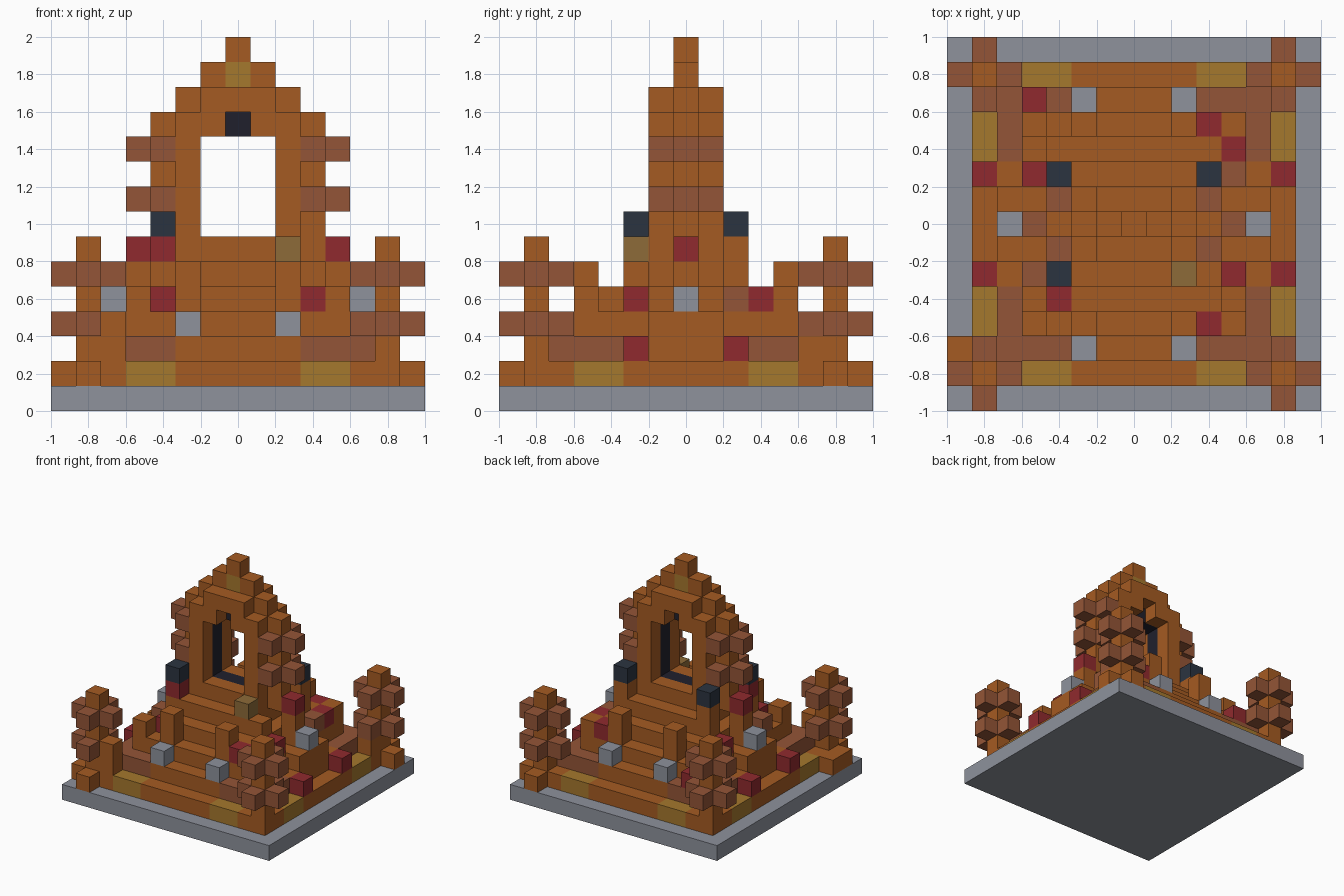
import bpy
import bmesh
from mathutils import Vector

old = bpy.data.objects.get("Cube")
if old:
    bpy.data.objects.remove(old, do_unlink=True)

S = 2 / 15  # block size


def srgb(code):
    out = []
    for k in (0, 2, 4):
        v = int(code[k:k + 2], 16) / 255
        out.append(v / 12.92 if v <= 0.04045 else ((v + 0.055) / 1.055) ** 2.4)
    return (*out, 1)


def material(name, code):
    m = bpy.data.materials.new(name)
    m.use_nodes = True
    m.diffuse_color = srgb(code)
    node = m.node_tree.nodes["Principled BSDF"]
    node.inputs["Base Color"].default_value = srgb(code)
    node.inputs["Roughness"].default_value = 0.9
    return m


MATS = {
    "orange": material("orange clay", "A55B22"),
    "brown": material("brown brick", "945537"),
    "gold": material("gold block", "A5782D"),
    "olive": material("olive block", "8D6B38"),
    "red": material("red block", "902A2E"),
    "grey": material("grey stone", "8E929C"),
    "navy": material("dark lantern", "2B3440"),
    "black": material("black portal", "20202C"),
}
NAMES = list(MATS)
cells = {}


def span(r):
    return range(-r, r + 1)


def put(part, colour, xs, ys, zs):
    """Fill a box of blocks; single numbers count as one row."""
    xs, ys, zs = ([a] if isinstance(a, int) else a for a in (xs, ys, zs))
    for x in xs:
        for y in ys:
            for z in zs:
                cells[x, y, z] = (part, colour)


BOTH = (-1, 1)

# Base slab and stepped mound
put("base_slab", "grey", span(7), span(7), 0)
for z in range(1, 6):
    put("stepped_mound", "orange", span(7 - z), span(7 - z), z)
put("stepped_mound", "orange", span(2), span(1), 6)

# Gold and brown banding on the two lowest steps
for s in BOTH:
    for t in BOTH:
        for k in (3, 4):
            put("stepped_mound", "gold", s * 6, t * k, 1)
            put("stepped_mound", "gold", t * k, s * 6, 1)
        for k in (3, 4, 5):
            put("stepped_mound", "brown", s * 5, t * k, 2)
            put("stepped_mound", "brown", t * k, s * 5, 2)

# Corner turrets with brown cross rings
for s in BOTH:
    for t in BOTH:
        put("corner_turrets", "orange", s * 6, t * 6, range(2, 7))
        for z in (3, 5):
            for d in BOTH:
                put("corner_turrets", "brown", s * 6 + d, t * 6, z)
                put("corner_turrets", "brown", s * 6, t * 6 + d, z)

# Loose blocks around the turrets
for x, y, z in ((-6, -7, 1), (6, 7, 1), (7, 6, 1), (-7, -6, 1), (-7, -5, 1),
                (-5, -6, 2), (6, 5, 2), (-5, -6, 3)):
    put("loose_blocks", "orange", x, y, z)

# Stair posts, stones, side buttresses and lantern posts
for s in BOTH:
    put("side_buttresses", "orange", s * 5, span(1), 3)
    put("side_buttresses", "grey", s * 5, 0, 4)
    put("side_buttresses", "orange", s * 4, 0, (4, 5))
    put("side_buttresses", "red", s * 4, 0, 6)
    for t in BOTH:
        put("stair_posts", "orange", s * 2, t * 4, (4, 5))
        put("stair_posts", "grey", s * 2, t * 5, 3)
        put("stair_posts", "orange", s * 4, t * 4, 4)
        put("red_blocks", "red", s * 6, t * 2, 2)
        put("lantern_posts", "orange", s * 3, t * 2, (5, 6))
        if (s, t) != (1, -1):
            put("lanterns", "navy", s * 3, t * 2, 7)
        else:
            del cells[3, -2, 6]
put("lantern_posts", "red", -3, -2, 6)
put("stair_posts", "olive", 2, -2, 6)

# Scattered red and brown blocks on the steps
for x, y, z in ((-3, -3, 4), (3, -4, 4), (4, -2, 4), (4, 3, 4), (3, 4, 4),
                (-4, 2, 4), (-4, 5, 3)):
    put("red_blocks", "red", x, y, z)
for x, y in ((4, 2), (-4, -2)):
    put("brown_blocks", "brown", x, y, 4)

# Window tower with a dark inner ring
for s in BOTH:
    put("window_tower", "orange", s * 2, span(1), range(7, 11))
    put("portal_ring", "black", s * 2, 0, range(7, 11))
    put("side_pillars", "orange", s * 3, 0, range(6, 12))
    for z in (8, 10):
        put("side_pillars", "brown", s * 3, span(1), z)
        put("side_pillars", "brown", s * 4, 0, z)
put("window_tower", "orange", span(2), span(1), 11)
put("portal_ring", "black", span(1), 0, 11)
put("portal_ring", "black", span(1), 0, 6)
for y in BOTH:
    del cells[0, y, 11]

# Stepped roof
put("roof", "orange", span(1), span(1), 12)
put("roof", "orange", span(2), 0, 12)
put("roof", "orange", span(1), 0, 13)
put("roof", "gold", 0, 0, 13)
put("roof", "orange", 0, 0, 14)

# Turn each part into a mesh of its exposed block faces
AXES = [Vector((1, 0, 0)), Vector((0, 1, 0)), Vector((0, 0, 1))]
for part in sorted({p for p, c in cells.values()}):
    bm = bmesh.new()
    for cell, (owner, colour) in cells.items():
        if owner != part:
            continue
        centre = (Vector(cell) + Vector((0, 0, 0.5))) * S
        for a in range(3):
            for s in BOTH:
                n = AXES[a] * s
                if tuple(int(v) for v in Vector(cell) + n) in cells:
                    continue
                u, v = AXES[(a + 1) % 3], AXES[(a + 2) % 3] * s
                corners = [n - u - v, n + u - v, n + u + v, n - u + v]
                face = bm.faces.new([bm.verts.new(centre + c * S / 2) for c in corners])
                face.material_index = NAMES.index(colour)
    bmesh.ops.remove_doubles(bm, verts=bm.verts, dist=S / 100)
    mesh = bpy.data.meshes.new(part)
    bm.to_mesh(mesh)
    bm.free()
    for name in NAMES:
        mesh.materials.append(MATS[name])
    obj = bpy.data.objects.new(part, mesh)
    bpy.context.collection.objects.link(obj)
